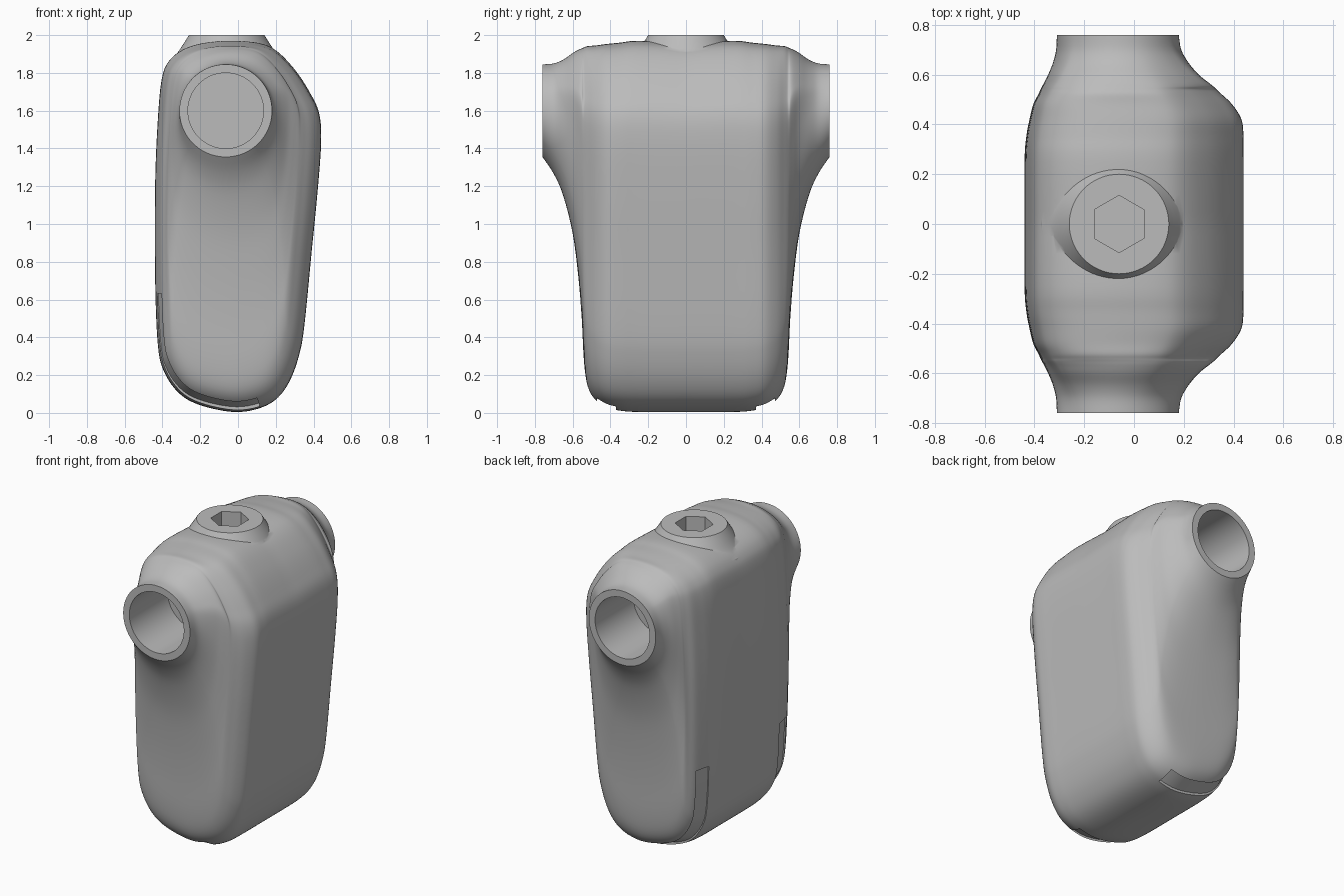
import bpy
import bmesh
import math
from mathutils import Vector

cube = bpy.data.objects.get("Cube")
if cube:
    bpy.data.objects.remove(cube, do_unlink=True)

grey = bpy.data.materials.new("plain_grey")
grey.use_nodes = True
colour = (0.5, 0.5, 0.5, 1)
grey.diffuse_color = colour
grey.node_tree.nodes["Principled BSDF"].inputs["Base Color"].default_value = colour

PORT_X, PORT_Z, PORT_Y = -0.065, 1.6, 0.76
BOSS_X = -0.06


def spline(keys, steps, closed):
    """Catmull-Rom resampling of a list of tuples."""
    count = len(keys)
    points = []
    for i in range(count if closed else count - 1):
        quad = []
        for k in range(i - 1, i + 3):
            index = k % count if closed else min(max(k, 0), count - 1)
            quad.append(Vector(keys[index]))
        a, b, c, d = quad
        for s in range(steps):
            t = s / steps
            points.append(0.5 * (2 * b + (c - a) * t + (2 * a - 5 * b + 4 * c - d) * t**2
                                 + (3 * b - a - 3 * c + d) * t**3))
    if not closed:
        points.append(Vector(keys[-1]))
    return points


def loft(name, rings):
    """Closed solid skinned through equal-sized rings of points."""
    bm = bmesh.new()
    loops = [[bm.verts.new(p) for p in ring] for ring in rings]
    for low, high in zip(loops, loops[1:]):
        for i in range(len(low)):
            j = (i + 1) % len(low)
            bm.faces.new((low[i], low[j], high[j], high[i]))
    bm.faces.new(loops[0])
    bm.faces.new(loops[-1])
    bmesh.ops.recalc_face_normals(bm, faces=bm.faces)
    mesh = bpy.data.meshes.new(name)
    bm.to_mesh(mesh)
    bm.free()
    mesh.materials.append(grey)
    obj = bpy.data.objects.new(name, mesh)
    bpy.context.collection.objects.link(obj)
    return obj


def disc(x, radius, z, sides, turn=0.0):
    """Horizontal ring of points on the boss axis."""
    angles = [math.tau * i / sides + turn for i in range(sides)]
    return [(x + radius * math.cos(a), radius * math.sin(a), z) for a in angles]


def port_ring(radius, y, sides=64):
    """Upright ring of points on the port axis."""
    angles = [math.tau * i / sides for i in range(sides)]
    return [(PORT_X + radius * math.cos(a), y, PORT_Z + radius * math.sin(a)) for a in angles]


def combine(target, tool, operation):
    tool.hide_render = True
    mod = target.modifiers.new(tool.name, "BOOLEAN")
    mod.operation = operation
    mod.solver = "EXACT"
    mod.object = tool
    bpy.context.view_layer.objects.active = target
    bpy.ops.object.modifier_apply(modifier=mod.name)
    bpy.data.objects.remove(tool, do_unlink=True)


# Body outline in x and z, from the bottom up the left side and round
outline = spline([
    (-.03, .005), (.1, .02), (.2, .07), (.27, .16), (.32, .29), (.35, .45), (.39, .85),
    (.42, 1.15), (.44, 1.42), (.43, 1.57), (.38, 1.68), (.3, 1.8), (.2, 1.9), (.1, 1.94),
    (-.06, 1.95), (-.2, 1.935), (-.3, 1.9), (-.37, 1.84), (-.405, 1.75), (-.425, 1.55),
    (-.44, 1.2), (-.44, .7), (-.425, .35), (-.39, .21), (-.31, .1), (-.2, .04)], 6, True)

# Section extents: y, min x, max x, top, bottom, roundness
sections = spline([
    (0, -.44, .44, 1.96, .005, 0), (.25, -.44, .44, 1.97, .005, 0),
    (.35, -.433, .44, 1.96, .012, 0), (.42, -.42, .432, 1.953, .03, 0),
    (.48, -.405, .395, 1.945, .07, 0), (.52, -.385, .355, 1.942, .14, .03),
    (.54, -.376, .335, 1.935, .27, .08), (.552, -.37, .325, 1.93, .5, .15),
    (.57, -.36, .305, 1.922, .72, .25), (.6, -.345, .27, 1.905, .95, .4),
    (.65, -.325, .225, 1.87, 1.15, .65), (.7, -.313, .193, 1.85, 1.265, .85),
    (PORT_Y, -.31, .18, 1.845, 1.355, 1)], 4, False)

low = [min(p[k] for p in outline) for k in (0, 1)]
high = [max(p[k] for p in outline) for k in (0, 1)]
unit = [Vector([2 * (p[k] - low[k]) / (high[k] - low[k]) - 1 for k in (0, 1)]) for p in outline]


def section_ring(section, side):
    y, left, right, top, bottom, roundness = section
    ring = []
    for u in unit:
        p = u.lerp(u.normalized(), roundness)
        ring.append((left + (right - left) * (p.x + 1) / 2, side * y,
                     bottom + (top - bottom) * (p.y + 1) / 2))
    return ring


rings = [section_ring(s, -1) for s in reversed(sections)]
rings += [section_ring(s, 1) for s in sections[1:]]
body = loft("body", rings)

# Round boss on top with a hexagonal socket
boss_profile = spline([(.31, 1.85), (.265, 1.9), (.225, 1.96), (.2, 2)], 4, False)
boss = loft("boss", [disc(BOSS_X, p[0], p[1], 64) for p in [(.31, 1.7)] + boss_profile])
combine(body, boss, "UNION")
socket = loft("socket_cutter", [disc(BOSS_X, .115, z, 6, math.pi / 6) for z in (1.9, 2.1)])
combine(body, socket, "DIFFERENCE")

# Shallow bevelled groove along the lower edge at each end
half = len(outline) // 2
indices = list(range(half, len(outline))) + list(range(half))
path = [i for i in indices if outline[i].x < .125 and outline[i].y < .66]


def groove_ring(i, side):
    point = outline[i]
    along = outline[(i + 1) % len(outline)] - outline[i - 1]
    inward = Vector((-along.y, along.x)).normalized()
    ring = []
    for y, depth in ((.37, .017), (.47, .043), (.47, -.06), (.37, -.06)):
        p = point + inward * depth * (1 + .65 * max(inward.y, 0))
        ring.append((p.x, side * y, p.y))
    return ring


for side in (-1, 1):
    groove = loft("groove_cutter", [groove_ring(i, side) for i in path])
    combine(body, groove, "DIFFERENCE")
    # Blind bore in each end port
    bore = loft("bore_cutter", [port_ring(.2, side * y) for y in (.36, .9)])
    combine(body, bore, "DIFFERENCE")

bpy.ops.object.select_all(action="DESELECT")
body.select_set(True)
bpy.context.view_layer.objects.active = body
bpy.ops.object.shade_smooth_by_angle(angle=math.radians(35))
